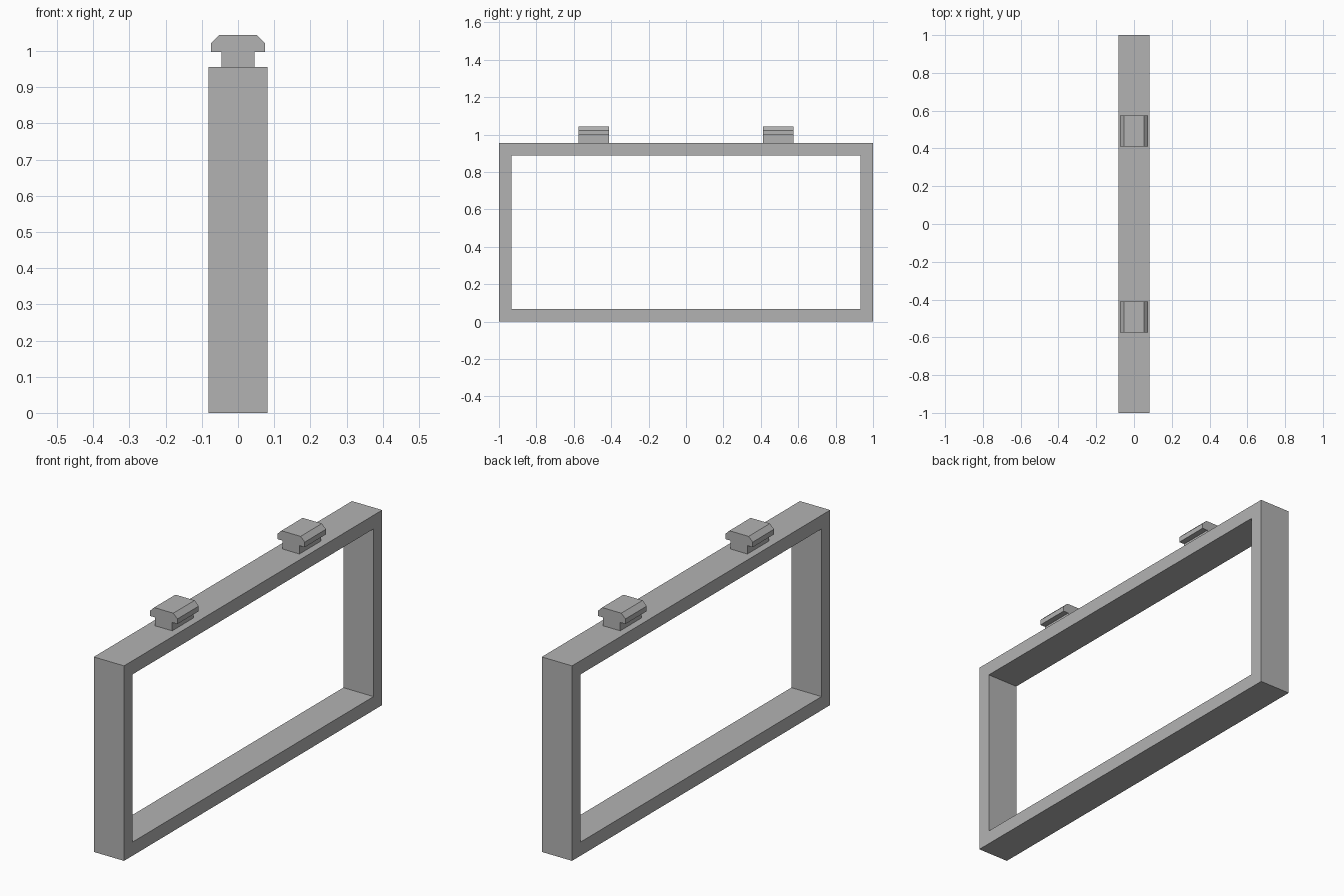
import bpy
import bmesh

cube = bpy.data.objects.get("Cube")
if cube:
    bpy.data.objects.remove(cube, do_unlink=True)

GREY = (0.45, 0.45, 0.45, 1)
grey = bpy.data.materials.new("plain grey")
grey.use_nodes = True
grey.diffuse_color = GREY
grey.node_tree.nodes["Principled BSDF"].inputs["Base Color"].default_value = GREY

HALF_WIDTH, HEIGHT, WALL = 0.082, 0.956, 0.067


def add_object(name, bm):
    bmesh.ops.recalc_face_normals(bm, faces=bm.faces)
    mesh = bpy.data.meshes.new(name)
    bm.to_mesh(mesh)
    bm.free()
    mesh.materials.append(grey)
    obj = bpy.data.objects.new(name, mesh)
    bpy.context.collection.objects.link(obj)
    return obj


# Rectangular frame: outer and inner loops bridged on both sides
bm = bmesh.new()
rings = []
for x, inset in ((-HALF_WIDTH, 0), (HALF_WIDTH, 0), (HALF_WIDTH, WALL), (-HALF_WIDTH, WALL)):
    y, low, high = 1 - inset, inset, HEIGHT - inset
    rings.append([bm.verts.new((x, *p)) for p in ((-y, low), (y, low), (y, high), (-y, high))])
for a, b in zip(rings, rings[1:] + rings[:1]):
    for i in range(4):
        j = (i + 1) % 4
        bm.faces.new((a[i], a[j], b[j], b[i]))
add_object("frame", bm)

# Two T-shaped clips with chamfered heads, extruded along the top rail
half = [(0.046, HEIGHT), (0.046, 0.997), (0.0745, 0.997), (0.0745, 1.022), (0.052, 1.044)]
profile = half + [(-x, z) for x, z in reversed(half)]
LENGTH = 0.165
for name, centre in (("front_clip", -0.493), ("back_clip", 0.493)):
    bm = bmesh.new()
    face = bm.faces.new([bm.verts.new((x, centre - LENGTH / 2, z)) for x, z in profile])
    sweep = bmesh.ops.extrude_face_region(bm, geom=[face], use_keep_orig=True)
    moved = [v for v in sweep["geom"] if isinstance(v, bmesh.types.BMVert)]
    bmesh.ops.translate(bm, verts=moved, vec=(0, LENGTH, 0))
    add_object(name, bm)
